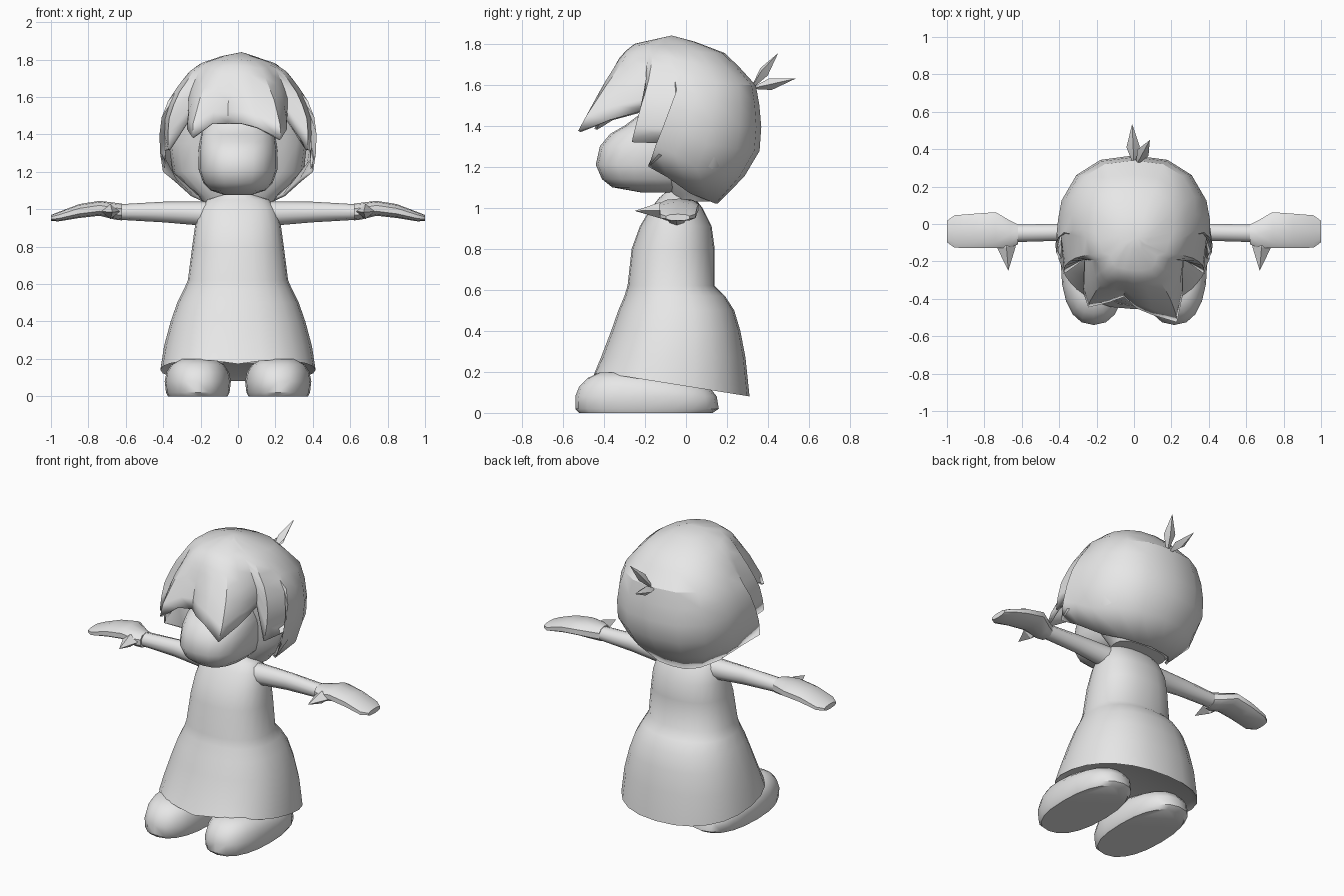
import bpy, bmesh
from math import sin, cos, radians, copysign, tau
from mathutils import Vector

if "Cube" in bpy.data.objects:
    bpy.data.objects.remove(bpy.data.objects["Cube"], do_unlink=True)

grey = bpy.data.materials.new("plain grey")
grey.use_nodes = True
grey.diffuse_color = (0.8, 0.8, 0.8, 1)
grey.node_tree.nodes["Principled BSDF"].inputs["Base Color"].default_value = (0.8, 0.8, 0.8, 1)


def finish(name, bm, angle=40, mirror=False):
    """Turn a bmesh into a shaded object, optionally mirrored across x."""
    bmesh.ops.recalc_face_normals(bm, faces=bm.faces)
    mesh = bpy.data.meshes.new(name)
    bm.to_mesh(mesh)
    bm.free()
    mesh.materials.append(grey)
    obj = bpy.data.objects.new(name, mesh)
    bpy.context.collection.objects.link(obj)
    bpy.ops.object.select_all(action="DESELECT")
    obj.select_set(True)
    bpy.context.view_layer.objects.active = obj
    bpy.ops.object.shade_smooth_by_angle(angle=radians(angle))
    if mirror:
        obj.modifiers.new("mirror", "MIRROR").use_mirror_merge = False
    return obj


def skin(bm, rings):
    """Join neighbouring closed rings with quads."""
    n = len(rings[0])
    for low, high in zip(rings, rings[1:]):
        for i in range(n):
            j = (i + 1) % n
            bm.faces.new((low[i], low[j], high[j], high[i]))


def squared(value, power):
    return copysign(abs(value) ** power, value)


def loft(name, sections, axis="z", n=20, power=1.0, shift=None, **kw):
    """Sections are (position, centre u, centre v, radius u, radius v)."""
    bm = bmesh.new()
    rings = []
    for k, (p, cu, cv, ru, rv) in enumerate(sections):
        ring = []
        for i in range(n):
            u = cu + ru * squared(sin(tau * i / n), power)
            v = cv - rv * squared(cos(tau * i / n), power)
            co = Vector((u, v, p) if axis == "z" else (p, u, v))
            if shift:
                shift(k, co)
            ring.append(bm.verts.new(co))
        rings.append(ring)
    skin(bm, rings)
    bm.faces.new(rings[0])
    bm.faces.new(rings[-1])
    return finish(name, bm, **kw)


def upright(rows):
    """Rows of (z, half width, front y, back y) as loft sections."""
    return [(z, 0, (f + b) / 2, w, (b - f) / 2) for z, w, f, b in rows]


# Dress: the hem slants down to the back and dips at the front centre
def hem(k, co):
    if k < 2:
        dip = 0.03 * max(0, 1 - abs(co.x) / 0.2) if co.y < 0 else 0
        co.z = 0.13 - 0.16 * co.y - dip + (0.02 if k == 0 else 0)


loft("dress", upright([
    (0.15, 0.38, -0.42, 0.28), (0.15, 0.415, -0.455, 0.31),
    (0.27, 0.395, -0.415, 0.29), (0.4, 0.36, -0.365, 0.265),
    (0.5, 0.325, -0.33, 0.235), (0.57, 0.29, -0.3, 0.19),
    (0.62, 0.268, -0.285, 0.14), (0.8, 0.245, -0.265, 0.14),
    (0.91, 0.23, -0.225, 0.125), (1.0, 0.205, -0.17, 0.08),
    (1.05, 0.165, -0.13, 0.04), (1.075, 0.09, -0.1, 0.02),
    (1.12, 0.06, -0.09, 0.02)]),
    n=24, power=0.88, shift=hem, angle=60)

# Feet
loft("foot", [
    (0.0, 0.215, -0.195, 0.16, 0.325), (0.02, 0.215, -0.19, 0.17, 0.35),
    (0.08, 0.215, -0.195, 0.177, 0.345), (0.13, 0.215, -0.205, 0.167, 0.315),
    (0.17, 0.215, -0.255, 0.14, 0.225), (0.198, 0.215, -0.31, 0.09, 0.11)],
    power=0.85, mirror=True)

# Arms, mitten hands and thumbs
loft("arm", [
    (0.12, -0.045, 0.97, 0.075, 0.07), (0.21, -0.045, 0.978, 0.06, 0.064),
    (0.4, -0.045, 0.985, 0.047, 0.055), (0.66, -0.05, 0.985, 0.05, 0.04)],
    axis="x", n=10, mirror=True)
loft("hand", [
    (0.62, -0.055, 0.985, 0.055, 0.045), (0.66, -0.055, 0.99, 0.075, 0.045),
    (0.74, -0.033, 1.005, 0.1, 0.04), (0.85, -0.037, 0.99, 0.096, 0.037),
    (0.96, -0.04, 0.96, 0.09, 0.025), (1.0, -0.04, 0.953, 0.06, 0.016)],
    axis="x", n=10, power=0.8, mirror=True)


def spike(name, base, tip, middle, width, mirror=False):
    """Four-sided leaf, pointed at both ends."""
    bm = bmesh.new()
    base, tip = Vector(base), Vector(tip)
    way = (tip - base).normalized()
    side = way.cross(Vector((0, 0, 1))).normalized()
    up = side.cross(way)
    mid = base.lerp(tip, middle)
    ring = [bm.verts.new(mid + d * width) for d in (side, up * 0.8, -side, -up * 0.8)]
    ends = [bm.verts.new(base), bm.verts.new(tip)]
    for i in range(4):
        for end in ends:
            bm.faces.new((ring[i], ring[(i + 1) % 4], end))
    return finish(name, bm, 30, mirror)


spike("thumb", (0.69, -0.02, 0.99), (0.672, -0.25, 0.985), 0.45, 0.05, True)
spike("long_hair_tuft", (0.0, 0.31, 1.58), (-0.01, 0.535, 1.63), 0.45, 0.036)
spike("short_hair_tuft", (0.01, 0.31, 1.57), (0.085, 0.45, 1.755), 0.5, 0.034)

# Head, with the face pushed forward and the brow sloping back
loft("head", upright([
    (1.075, 0.07, -0.22, 0.06), (1.1, 0.145, -0.36, 0.1),
    (1.14, 0.185, -0.41, 0.12), (1.21, 0.21, -0.44, 0.15),
    (1.3, 0.212, -0.42, 0.2), (1.36, 0.205, -0.37, 0.2),
    (1.4, 0.2, -0.3, 0.2), (1.46, 0.2, -0.22, 0.2), (1.65, 0.18, -0.18, 0.2)]),
    power=0.8, angle=50)

# Inner hair, closing the shell behind the face and under the nape
loft("inner_hair", upright([
    (1.03, 0.18, -0.05, 0.13), (1.07, 0.21, -0.07, 0.15),
    (1.2, 0.35, -0.11, 0.23), (1.35, 0.37, -0.12, 0.26),
    (1.5, 0.35, -0.17, 0.26), (1.65, 0.24, -0.18, 0.2)]),
    power=0.75, angle=45)

# Hair shell: outline by height (z, half width, front y, back y)
outline = [(1.84, 0.0, -0.07, -0.07), (1.8, 0.16, -0.25, 0.08),
           (1.75, 0.25, -0.315, 0.2), (1.6, 0.36, -0.4, 0.34),
           (1.46, 0.41, -0.46, 0.365), (1.3, 0.405, -0.5, 0.37),
           (1.2, 0.39, -0.48, 0.32), (1.12, 0.31, -0.42, 0.26),
           (1.02, 0.2, -0.2, 0.155)]


def hair_point(angle, z, flare):
    for a, b in zip(outline, outline[1:]):
        if z >= b[0] - 1e-6:
            t = (a[0] - z) / (a[0] - b[0])
            _, w, f, k = [p + (q - p) * t for p, q in zip(a, b)]
            break
    s, c = sin(radians(angle)), cos(radians(angle))
    if c < 0:  # the back is squarer than the front
        s, c = squared(s, 0.82), squared(c, 0.82)
    return Vector((w * s * flare, (f + k) / 2 - (k - f) / 2 * c * flare, z))


# Strands as (angle at crown, angle at hem, hem height, flare)
side_strands = [(56, 62, 1.48, 0.74), (67, 63, 1.32, 1.03), (84, 91, 1.315, 0.95),
                (96, 76, 1.2, 1.06), (106, 88, 1.15, 1.0), (120, 102, 1.07, 1.0),
                (140, 130, 1.035, 1.0), (160, 157, 1.02, 1.0)]
fringe = [(-42, -42, 1.43, 1.0), (-32, -33, 1.385, 1.1), (-20, -20, 1.46, 0.96),
          (-9, -9, 1.46, 0.84), (0, 2, 1.46, 0.98), (14, 13, 1.44, 1.08),
          (30, 27, 1.375, 1.24), (43, 40, 1.43, 1.0)]
mirrored = [(-a, -b, z, r) for a, b, z, r in reversed(side_strands)]
strands = mirrored + fringe + side_strands + [(180, 180, 1.02, 1.0)]

bm = bmesh.new()
rows = 9
rings = []
for row in range(1, rows + 1):
    t = row / rows
    ring = []
    for a0, a1, low, flare in strands:
        z = 1.84 - (1.84 - low) * t ** 1.5
        angle = a0 + (a1 - a0) * t ** 1.6
        ring.append(bm.verts.new(hair_point(angle, z, 1 + (flare - 1) * t ** 2)))
    rings.append(ring)
skin(bm, rings)
crown = bm.verts.new((0.02, -0.07, 1.84))
for i in range(len(strands)):
    bm.faces.new((rings[0][i], rings[0][(i + 1) % len(strands)], crown))
hair = finish("hair", bm, 28)
shell = hair.modifiers.new("thickness", "SOLIDIFY")
shell.thickness = 0.015
shell.offset = -1
